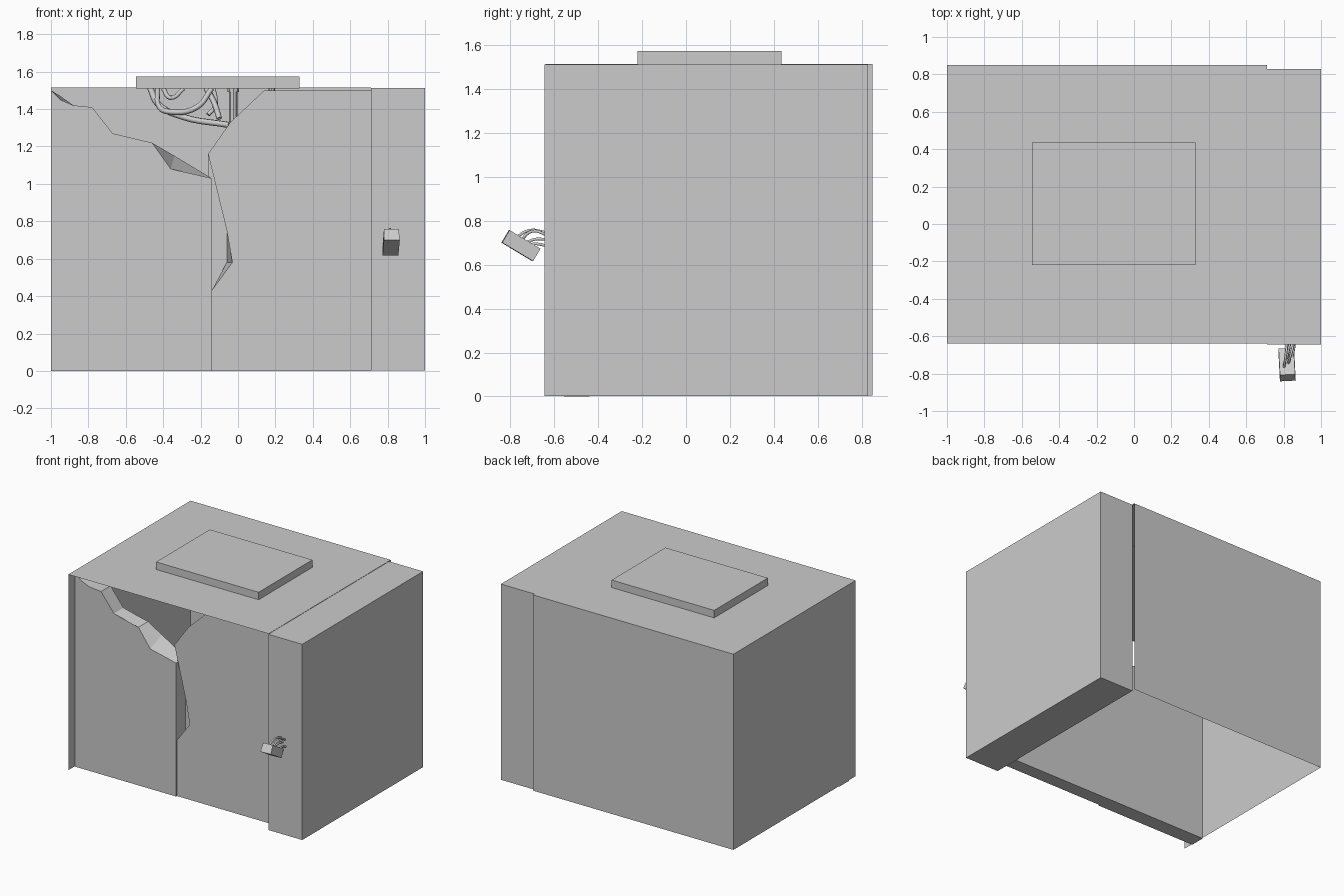
import bpy, bmesh, math
from mathutils import Matrix, Euler

if "Cube" in bpy.data.objects:
    bpy.data.objects.remove(bpy.data.objects["Cube"])

grey = bpy.data.materials.new("plain grey")
grey.diffuse_color = (0.6, 0.6, 0.6, 1)
grey.use_nodes = True
grey.node_tree.nodes["Principled BSDF"].inputs["Base Color"].default_value = grey.diffuse_color


def finish(name, bm, fix=True):
    if fix:
        bmesh.ops.recalc_face_normals(bm, faces=bm.faces)
    me = bpy.data.meshes.new(name)
    bm.to_mesh(me)
    bm.free()
    me.materials.append(grey)
    ob = bpy.data.objects.new(name, me)
    bpy.context.collection.objects.link(ob)
    return ob


def box(name, lo, hi):
    bm = bmesh.new()
    size = [b - a for a, b in zip(lo, hi)]
    mid = [(a + b) / 2 for a, b in zip(lo, hi)]
    bmesh.ops.create_cube(bm, size=1, matrix=Matrix.Translation(mid) @ Matrix.Diagonal((*size, 1)))
    return finish(name, bm)


def plate(name, front, back, y0, y1):
    """Thick sheet between a front and a back outline given as (x, z)."""
    bm = bmesh.new()
    f = [bm.verts.new((x, y0, z)) for x, z in front]
    b = [bm.verts.new((x, y1, z)) for x, z in back]
    bm.faces.new(f)
    bm.faces.new(b[::-1])
    n = len(f)
    for i in range(n):
        j = (i + 1) % n
        bm.faces.new((f[j], f[i], b[i], b[j]))
    bmesh.ops.triangulate(bm, faces=[p for p in bm.faces if len(p.verts) > 4])
    return finish(name, bm)


def wire(name, pts, r):
    """Smooth cable through the points, turned into a mesh."""
    cu = bpy.data.curves.new(name, 'CURVE')
    cu.dimensions = '3D'
    cu.bevel_depth = r
    cu.bevel_resolution = 1
    cu.resolution_u = 5
    cu.use_fill_caps = True
    sp = cu.splines.new('BEZIER')
    sp.bezier_points.add(len(pts) - 1)
    for p, co in zip(sp.bezier_points, pts):
        p.co = co
        p.handle_left_type = p.handle_right_type = 'AUTO'
    cu.materials.append(grey)
    ob = bpy.data.objects.new(name, cu)
    bpy.context.collection.objects.link(ob)
    return ob


# Thin sheet shell: left wall, back and roof, open below and in front
bm = bmesh.new()
X0, X1, Y0, Y1, Z0, Z1 = -1, 0.71, -0.64, 0.85, 0.005, 1.515
v = {(x, y, z): bm.verts.new((x, y, z)) for x in (X0, X1) for y in (Y0, Y1) for z in (Z0, Z1)}
bm.faces.new([v[k] for k in ((X0, Y0, Z0), (X0, Y0, Z1), (X0, Y1, Z1), (X0, Y1, Z0))])
bm.faces.new([v[k] for k in ((X0, Y1, Z0), (X0, Y1, Z1), (X1, Y1, Z1), (X1, Y1, Z0))])
bm.faces.new([v[k] for k in ((X0, Y0, Z1), (X1, Y0, Z1), (X1, Y1, Z1), (X0, Y1, Z1))])
finish("shell", bm, fix=False)

# Closed column on the right and the raised plate on the roof
box("side_column", (0.71, -0.645, 0.003), (1, 0.828, 1.513))
box("roof_plate", (-0.545, -0.22, 1.51), (0.33, 0.435, 1.573))

# Torn front panel in two halves, recessed behind the shell's front edge
left = [(-1, 0), (-0.14, 0), (-0.14, 1.03), (-0.36, 1.08), (-0.46, 1.22), (-0.57, 1.20),
        (-0.67, 1.27), (-0.78, 1.41), (-0.88, 1.42), (-0.95, 1.45), (-1, 1.50)]
left_in = list(left)
left_in[3], left_in[5], left_in[9] = (-0.34, 1.15), (-0.57, 1.245), (-0.95, 1.47)
plate("front_panel_left", left, left_in, -0.556, -0.44)
right = [(-0.14, 0), (0.71, 0), (0.71, 1.5), (0.14, 1.5), (-0.04, 1.33), (-0.16, 1.16),
         (-0.06, 0.75), (-0.03, 0.58), (-0.14, 0.43)]
right_in = list(right)
right_in[7] = (-0.06, 0.58)
plate("front_panel_right", right, right_in, -0.546, -0.441)

# Cables and fittings hanging under the roof plate
cables = [
    ([(-0.47, 0.2, 1.515), (-0.43, 0.17, 1.43), (-0.3, 0.1, 1.36), (-0.05, 0.05, 1.315)], 0.017),
    ([(-0.43, 0.1, 1.51), (-0.42, 0.08, 1.41), (-0.36, 0.06, 1.385), (-0.22, 0.08, 1.41), (-0.14, 0.1, 1.51)], 0.015),
    ([(-0.4, 0.15, 1.51), (-0.36, 0.12, 1.46), (-0.29, 0.12, 1.51)], 0.012),
    ([(-0.17, 0.2, 1.51), (-0.13, 0.17, 1.44), (-0.1, 0.12, 1.35)], 0.015),
    ([(-0.13, 0.2, 1.51), (-0.12, 0.18, 1.42), (-0.16, 0.16, 1.37)], 0.012),
]
for i, (pts, r) in enumerate(cables):
    wire(f"inner_cable_{i + 1}", pts, r)
for name, x, y, r, low in (("hanging_rod", -0.025, 0.1, 0.022, 1.33), ("rod_collar", -0.025, 0.1, 0.03, 1.49),
                           ("small_peg", 0.18, 0.1, 0.018, 1.48)):
    bm = bmesh.new()
    bmesh.ops.create_cone(bm, cap_ends=True, segments=8, radius1=r, radius2=r, depth=1.51 - low,
                          matrix=Matrix.Translation((x, y, (1.51 + low) / 2)))
    finish(name, bm)

# Keypad torn off the column, tilted and hanging by its wires
bm = bmesh.new()
M = Matrix.Translation((0.818, -0.752, 0.687)) @ Euler((math.radians(-31), 0, math.radians(3))).to_matrix().to_4x4()
for z0, z1, w in ((-0.033, 0.0, 0.085), (0.0, 0.033, 0.081)):
    bmesh.ops.create_cube(bm, size=1, matrix=M @ Matrix.Translation((0, 0, (z0 + z1) / 2)) @ Matrix.Diagonal((w, 0.164, z1 - z0, 1)))
finish("hanging_keypad", bm)
for i, (x, y, z, h, x1, z1) in enumerate(((0.80, -0.78, 0.72, 0.757, 0.82, 0.745),
                                          (0.82, -0.76, 0.70, 0.752, 0.855, 0.735),
                                          (0.81, -0.74, 0.69, 0.715, 0.835, 0.715),
                                          (0.84, -0.74, 0.68, 0.695, 0.86, 0.685))):
    wire(f"keypad_wire_{i + 1}", [(x, y, z), ((x + x1) / 2, (y - 0.645) / 2, h), (x1, -0.63, z1)], 0.007)
